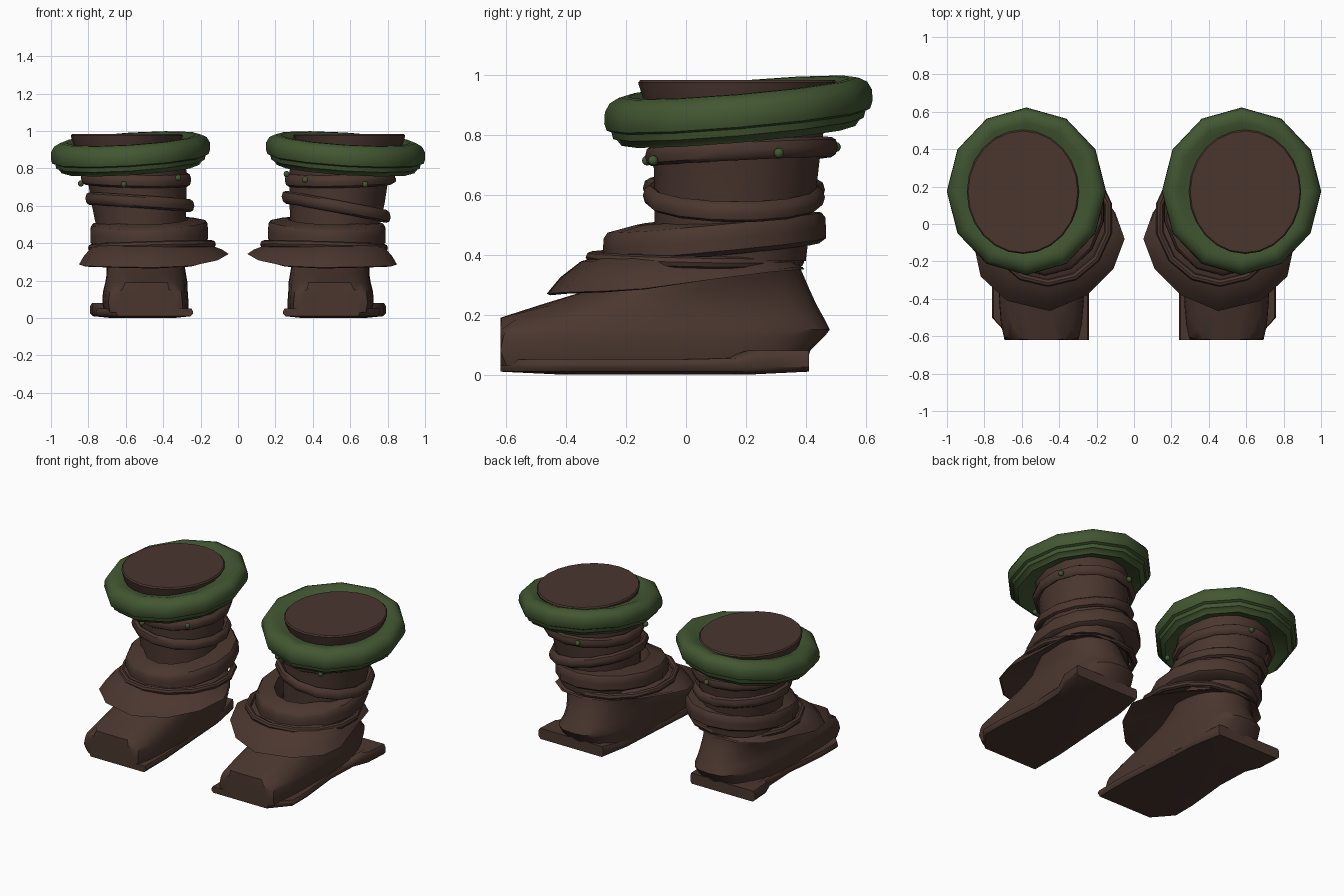
import bpy, bmesh, math
from mathutils import Vector

if "Cube" in bpy.data.objects:
    bpy.data.objects.remove(bpy.data.objects["Cube"])


def material(name, rgb):
    m = bpy.data.materials.new(name)
    m.diffuse_color = (*rgb, 1)
    m.use_nodes = True
    m.node_tree.nodes["Principled BSDF"].inputs["Base Color"].default_value = m.diffuse_color
    return m


LEATHER = material("brown leather", (0.069, 0.037, 0.028))
GREEN = material("green cloth", (0.055, 0.095, 0.032))


def loft(name, loops, mat, side, closed=False):
    """Skin equal-length point loops; closed joins the last loop to the first."""
    bm = bmesh.new()
    rows = [[bm.verts.new((p[0] * side, p[1], p[2])) for p in lp] for lp in loops]
    n = len(rows[0])
    pairs = list(zip(rows, rows[1:])) + ([(rows[-1], rows[0])] if closed else [])
    for a, b in pairs:
        for i in range(n):
            j = (i + 1) % n
            bm.faces.new((a[i], a[j], b[j], b[i]))
    if not closed:
        bm.faces.new(rows[0][::-1])
        bm.faces.new(rows[-1])
    finish(name, bm, mat)


def finish(name, bm, mat):
    bmesh.ops.recalc_face_normals(bm, faces=bm.faces)
    me = bpy.data.meshes.new(name)
    bm.to_mesh(me)
    bm.free()
    me.materials.append(mat)
    bpy.context.collection.objects.link(bpy.data.objects.new(name, me))


def oval(cx, cy, rx, ry, z, sx=0, sy=0, n=16, power=1.0, ymin=-9):
    """Oval loop, tilted by slopes sx and sy, squarer when power is below 1."""
    pts = []
    for i in range(n):
        a = 2 * math.pi * i / n + math.pi / 2
        c, s = math.cos(a), math.sin(a)
        x = rx * math.copysign(abs(c) ** power, c)
        y = ry * math.copysign(abs(s) ** power, s)
        pts.append((cx + x, max(cy + y, ymin), z + x * sx + y * sy))
    return pts


def ring(name, side, mat, c, r, profile, sx=0, sy=0, n=14):
    """Band with a closed cross-section of (outward, up) offsets."""
    loops = [oval(c[0], c[1], r[0] + d, r[1] + d, c[2] + h, sx, sy, n) for d, h in profile]
    loft(name, loops, mat, side, True)


def roll(w, h):
    return [(w * math.cos(k * math.pi / 4), h * math.sin(k * math.pi / 4)) for k in range(8)]


def boot(side, word, cord_z, slope, beads):
    # Sole: outline with a raised heel flange
    outline = [(.24, -.62, .05), (.45, -.62, .05), (.65, -.62, .05), (.76, -.50, .05),
               (.76, -.36, .05), (.73, -.05, .05), (.74, .18, .055), (.78, .28, .08),
               (.79, .41, .08), (.55, .41, .08), (.32, .41, .08), (.28, .22, .055),
               (.26, -.10, .05), (.24, -.40, .05)]
    mid = Vector((.5, -.1))

    def shrink(f, z=None, dz=0):
        out = []
        for x, y, t in outline:
            p = mid + (Vector((x, y)) - mid) * f
            py = y if abs(y) > .4 and f > .9 else p.y
            out.append((p.x, py, t + dz if z is None else z))
        return out
    loft(word + "_sole", [shrink(.6, 0), shrink(.95, .01), shrink(1, .025), shrink(1, dz=-.015),
                          shrink(.97), shrink(.8)], LEATHER, side)

    # Foot: stacked slices from sole to ankle, cut flat at the toe
    slices = [(.03, .49, .225, -.74, .40, .6), (.08, .495, .230, -.78, .415, .62),
              (.13, .495, .228, -.78, .465, .68), (.15, .495, .225, -.77, .48, .7),
              (.19, .49, .220, -.66, .46, .8), (.235, .49, .212, -.48, .435, .85),
              (.29, .495, .208, -.30, .41, .9), (.36, .51, .225, -.16, .38, 1),
              (.43, .52, .235, -.10, .39, 1)]
    loft(word + "_foot", [oval(x, (a + b) / 2, rx, (b - a) / 2, z, n=28, power=p, ymin=-.62)
                          for z, x, rx, a, b, p in slices], LEATHER, side)

    # Shaft: waisted tube rising into the cuff
    loft(word + "_shaft", [oval(.52, .15, .235, .25, .38), oval(.52, .155, .24, .26, .5),
                           oval(.53, .165, .255, .27, .62), oval(.54, .17, .265, .28, .75),
                           oval(.56, .17, .28, .30, .88)], LEATHER, side)

    # Skirt: flared leather flap hanging over the instep
    rim = [(.10, .06, .36), (.05, -.08, .35), (.11, -.24, .31), (.25, -.38, .275),
           (.45, -.465, .265), (.68, -.41, .27), (.82, -.28, .275), (.85, -.14, .285),
           (.80, .08, .32), (.76, .28, .35), (.64, .38, .36), (.50, .395, .36),
           (.34, .35, .36), (.20, .20, .36)]
    core = Vector((.50, .10))

    def flare(f, z, rise):
        out = []
        for x, y, h in rim:
            p = core + (Vector((x, y)) - core) * f
            out.append((p.x, p.y, h + (z - h) * rise))
        return out
    loft(word + "_skirt", [flare(.42, .375, 1), flare(.62, .365, .85), flare(.98, .27, 0),
                           flare(1, .30, .15), flare(.92, .385, .5), flare(.80, .39, .9),
                           flare(.62, .41, 1), flare(.42, .42, 1)], LEATHER, side, True)

    # Wrapped straps
    ring(word + "_lower_cord", side, LEATHER, (.46, .03, .385), (.33, .345), roll(.02, .02),
         -.03, -.02)
    strap = [(-.13, -.05), (-.01, -.055), (.012, -.04), (.012, 0), (.010, .03),
             (-.003, .048), (-.10, .065)]
    ring(word + "_wide_strap", side, LEATHER, (.475, .095, .46), (.31, .36), strap, -.03, .095)
    ring(word + "_middle_cord", side, LEATHER, (.525, .16, cord_z), (.275, .28),
         roll(.024, .034), slope, -.01)
    ring(word + "_upper_strap", side, LEATHER, (.545, .185, .745), (.28, .30), roll(.022, .034),
         .02, .05)

    # Cuff: thick green roll over stepped cloth layers
    cuff = [(-.15, -.04), (-.04, -.085), (-.025, -.065), (-.012, -.06), (-.006, -.037),
            (.010, -.03), (.018, -.005), (.016, .032), (.0, .060), (-.03, .076),
            (-.06, .076), (-.09, .066), (-.13, .058)]
    ring(word + "_cuff", side, GREEN, (.575, .175, .882), (.408, .43), cuff, -.062, .085, 12)

    # Closed boot opening inside the cuff
    loft(word + "_opening", [oval(.595, .17, .26, .29, .86, n=24),
                             oval(.595, .17, .28, .31, .91, n=24),
                             oval(.594, .172, .30, .332, .975, n=24),
                             oval(.594, .172, .293, .325, .983, n=24)], LEATHER, side)

    # Small green beads under the cuff
    for k, p in enumerate(beads):
        bm = bmesh.new()
        bmesh.ops.create_uvsphere(bm, u_segments=10, v_segments=6, radius=.017)
        bmesh.ops.translate(bm, verts=bm.verts, vec=(p[0] * side, p[1], p[2]))
        finish(f"{word}_bead_{k + 1}", bm, GREEN)


boot(1, "right", .595, -.19, [(.26, .05, .77), (.36, -.10, .74), (.68, -.11, .715),
                              (.83, .31, .74), (.45, .49, .76)])
boot(-1, "left", .62, .07, [(.84, .12, .72), (.61, -.13, .715), (.32, -.07, .75),
                            (.50, .50, .76)])

# Smooth shading with crisp edges
for ob in bpy.context.scene.objects:
    ob.select_set(True)
    bpy.context.view_layer.objects.active = ob
bpy.ops.object.shade_smooth_by_angle(angle=math.radians(42))
